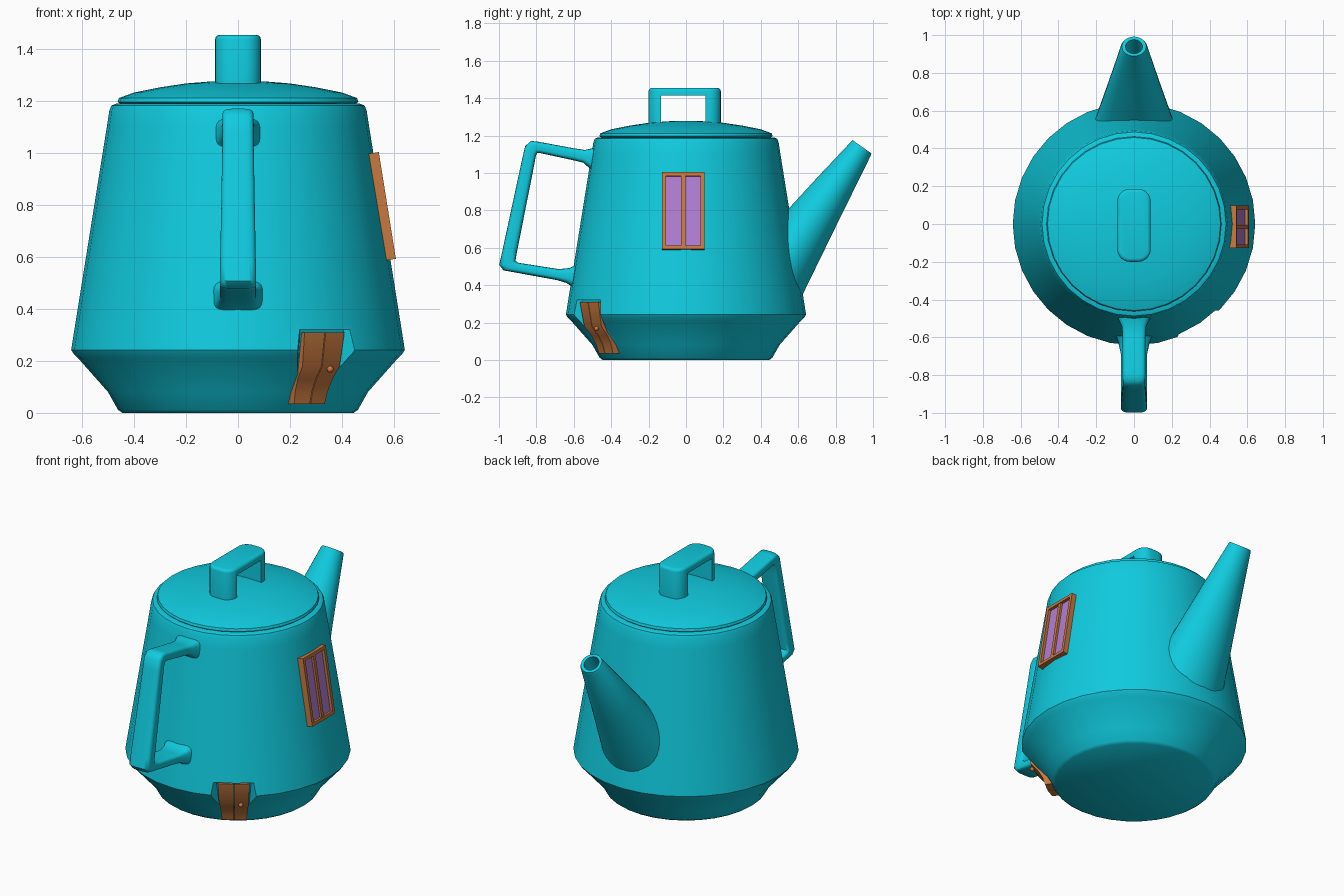
import bpy, bmesh, math
from mathutils import Vector, Matrix

if "Cube" in bpy.data.objects:
    bpy.data.objects.remove(bpy.data.objects["Cube"])


def material(name, rgb):
    m = bpy.data.materials.new(name)
    m.diffuse_color = (*rgb, 1)
    m.use_nodes = True
    m.node_tree.nodes["Principled BSDF"].inputs["Base Color"].default_value = m.diffuse_color
    return m


TEAL = material("teal", (0.005, 0.60, 0.74))
WOOD = material("orange_brown", (0.58, 0.19, 0.05))
GLASS = material("purple", (0.45, 0.21, 0.66))


def finish(name, bm, mat, angle=40, matrix=None):
    bmesh.ops.recalc_face_normals(bm, faces=bm.faces)
    me = bpy.data.meshes.new(name)
    bm.to_mesh(me)
    bm.free()
    ob = bpy.data.objects.new(name, me)
    bpy.context.collection.objects.link(ob)
    if mat:
        me.materials.append(mat)
    if matrix:
        ob.matrix_world = matrix
    smooth(ob, angle)
    return ob


def smooth(ob, angle):
    bpy.ops.object.select_all(action='DESELECT')
    ob.select_set(True)
    bpy.context.view_layer.objects.active = ob
    bpy.ops.object.shade_smooth_by_angle(angle=math.radians(angle))


def skin(bm, rings):
    """Bridge closed rings of points in order and cap both ends."""
    rows = [[bm.verts.new(p) for p in r] for r in rings]
    n = len(rows[0])
    for a, b in zip(rows, rows[1:]):
        for i in range(n):
            j = (i + 1) % n
            bm.faces.new((a[i], a[j], b[j], b[i]))
    bm.faces.new(rows[0])
    bm.faces.new(rows[-1])
    return bm


def lathe(profile, n=32):
    return skin(bmesh.new(), [[(r * math.cos(math.tau * i / n), r * math.sin(math.tau * i / n), z)
                               for i in range(n)] for r, z in profile])


def loft(stations, power, n=24):
    """Stations: (outer y, outer z, inner y, inner z, half width in x)."""
    rings = []
    for y0, z0, y1, z1, w in stations:
        mid = Vector((0, (y0 + y1) / 2, (z0 + z1) / 2))
        half = Vector((0, (y0 - y1) / 2, (z0 - z1) / 2))
        ring = []
        for i in range(n):
            a = math.tau * (i + 0.5) / n
            c, s = (math.copysign(abs(f) ** power, f) for f in (math.cos(a), math.sin(a)))
            ring.append(mid + half * c + Vector((w * s, 0, 0)))
        rings.append(ring)
    return skin(bmesh.new(), rings)


def box(bm, lo, hi):
    lo, hi = Vector(lo), Vector(hi)
    m = Matrix.Translation((lo + hi) / 2) @ Matrix.Diagonal((*(hi - lo), 1))
    bmesh.ops.create_cube(bm, size=1, matrix=m)
    return bm


def cut(ob, cutter, angle):
    mod = ob.modifiers.new("cut", 'BOOLEAN')
    mod.operation, mod.solver, mod.object = 'DIFFERENCE', 'EXACT', cutter
    bpy.context.view_layer.objects.active = ob
    bpy.ops.object.modifier_apply(modifier=mod.name)
    bpy.data.objects.remove(cutter)
    smooth(ob, angle)


# Pot body
body = finish("pot_body", lathe([
    (0.445, 0), (0.462, 0.012), (0.50, 0.08), (0.615, 0.21), (0.633, 0.228), (0.642, 0.242),
    (0.639, 0.262), (0.625, 0.35), (0.505, 1.10), (0.495, 1.165), (0.487, 1.183),
    (0.47, 1.19), (0.45, 1.19), (0.448, 1.18)]), TEAL)

# Niche cut into the body behind the door; local -y points outwards
door_frame = Matrix.Rotation(math.radians(32.7), 4, 'Z')
niche = [(0.555, 0.15, 0.085), (0.598, 0.32, 0.10), (0.80, 0.32, 0.25), (0.80, 0.15, 0.25)]
cut(body, finish("niche_cutter", skin(bmesh.new(), [
    [(s * w, -r, z) for r, z, w in niche] for s in (-1, 1)]), None, 30, door_frame), 40)

# Lid
finish("lid", lathe([
    (0.43, 1.175), (0.452, 1.188), (0.463, 1.197), (0.458, 1.212), (0.40, 1.233), (0.30, 1.253),
    (0.20, 1.268), (0.10, 1.276), (0.02, 1.279)]), TEAL)

# Lid handle: rounded block with an opening
bm = box(bmesh.new(), (-0.088, -0.20, 1.24), (0.088, 0.186, 1.455))
upright = [e for e in bm.edges if abs(e.verts[0].co.z - e.verts[1].co.z) > 0.1]
bmesh.ops.bevel(bm, geom=upright, offset=0.065, segments=6, profile=0.5, affect='EDGES')
rim = [e for e in bm.edges if all(v.co.z > 1.45 for v in e.verts)]
bmesh.ops.bevel(bm, geom=rim, offset=0.018, segments=3, profile=0.5, affect='EDGES')
grip = finish("lid_handle", bm, TEAL)
cut(grip, finish("opening_cutter", box(bmesh.new(), (-0.3, -0.135, 1.2), (0.3, 0.105, 1.413)), None), 40)

# Side handle
finish("handle", loft([
    (-0.43, 1.15, -0.44, 0.98, 0.10), (-0.49, 1.135, -0.51, 1.02, 0.085),
    (-0.54, 1.123, -0.55, 1.055, 0.064), (-0.60, 1.132, -0.60, 1.067, 0.06),
    (-0.795, 1.168, -0.775, 1.105, 0.06), (-0.83, 1.171, -0.795, 1.107, 0.06),
    (-0.86, 1.143, -0.803, 1.09, 0.06), (-0.875, 1.08, -0.812, 1.04, 0.06),
    (-0.985, 0.57, -0.904, 0.575, 0.069), (-0.999, 0.508, -0.912, 0.53, 0.07),
    (-0.975, 0.479, -0.895, 0.519, 0.07), (-0.91, 0.467, -0.86, 0.514, 0.07),
    (-0.69, 0.427, -0.68, 0.486, 0.07), (-0.64, 0.412, -0.62, 0.492, 0.082),
    (-0.56, 0.36, -0.56, 0.53, 0.11)], 0.5), TEAL, 50)

# Hollow-tipped spout
finish("spout", loft([
    (0.46, 0.714, 0.56, 0.22, 0.225), (0.53, 0.79, 0.61, 0.32, 0.20),
    (0.708, 0.983, 0.80, 0.71, 0.134), (0.883, 1.168, 0.988, 1.092, 0.07),
    (0.889, 1.176, 0.992, 1.104, 0.064), (0.902, 1.166, 0.976, 1.114, 0.045),
    (0.83, 1.05, 0.904, 0.998, 0.045)], 1, 32), TEAL)

# Double door following the lower wall
profile = [(0.035, 0.505, 0.070), (0.08, 0.518, 0.074), (0.13, 0.546, 0.080),
           (0.18, 0.588, 0.085), (0.31, 0.612, 0.091)]
for side, name in ((-1, "door_leaf_left"), (1, "door_leaf_right")):
    rings = []
    for z, r, w in profile:
        a, b = side * 0.002, side * w
        rings.append([(a, -r - 0.010, z), (b, -r - 0.004, z), (b, -r + 0.04, z), (a, -r + 0.04, z)])
    finish(name, skin(bmesh.new(), rings), WOOD, 30, door_frame)
bm = bmesh.new()
bmesh.ops.create_uvsphere(bm, u_segments=12, v_segments=8, radius=0.013,
                          matrix=Matrix.Translation((0.04, -0.595, 0.168)))
finish("door_knob", bm, WOOD, 60, door_frame)

# Window leaning with the wall; local x points outwards
wall = Matrix.Translation((0.553, -0.015, 0.795)) @ Matrix.Rotation(math.radians(-9.1), 4, 'Y')
W, H, T = 0.113, 0.208, 0.02
bm = bmesh.new()
for s in (-1, 1):
    y0, y1 = sorted((s * W, s * (W - T)))
    z0, z1 = sorted((s * H, s * (H - T)))
    box(bm, (-0.03, y0, -H), (0.022, y1, H))
    box(bm, (-0.03, -W + T, z0), (0.022, W - T, z1))
box(bm, (-0.01, -0.011, -H + T), (0.018, 0.011, H - T))
finish("window_frame", bm, WOOD, 30, wall)
finish("window_panes", box(bmesh.new(), (-0.002, -W + T, -H + T), (0.005, W - T, H - T)), GLASS, 30, wall)
